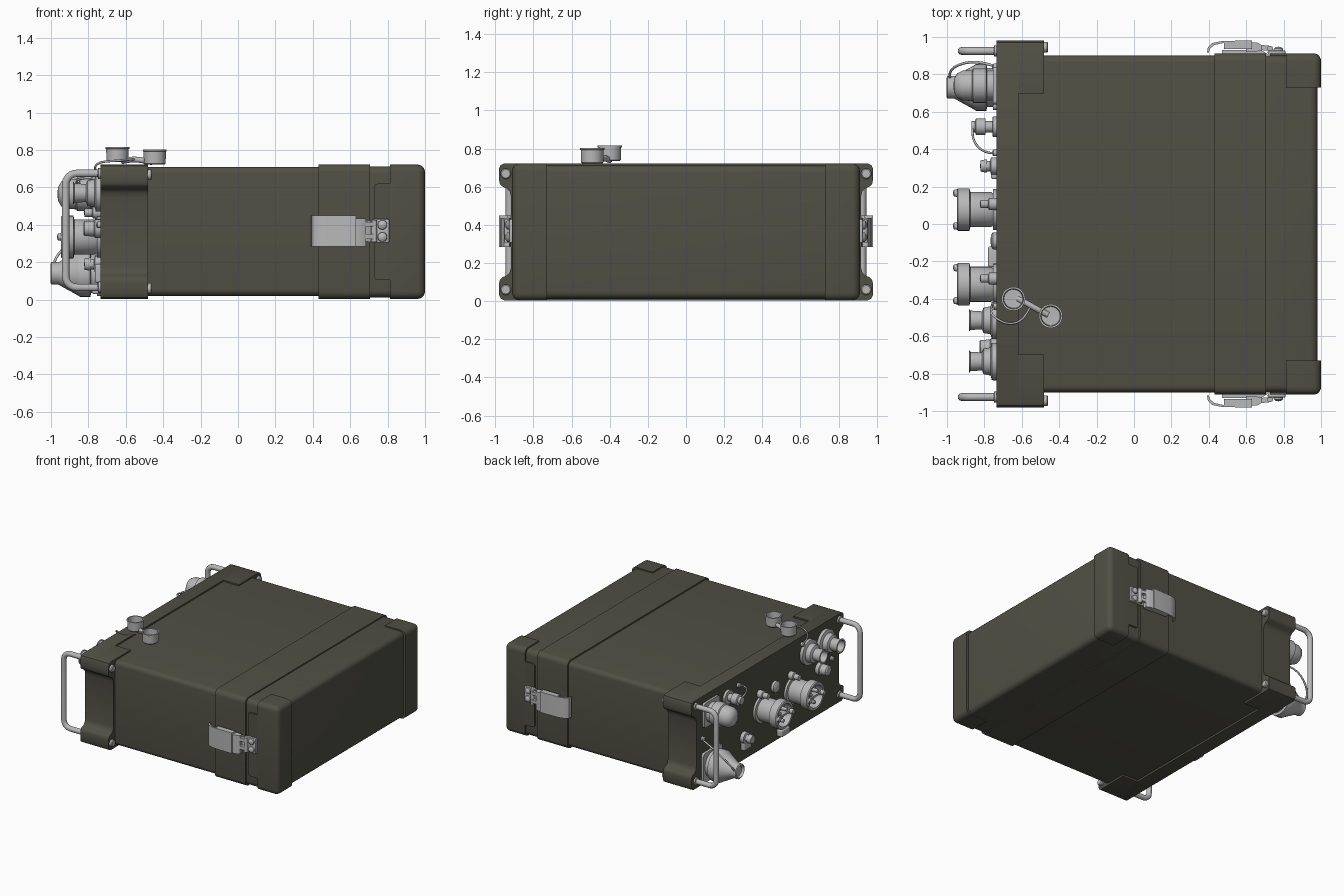
import bpy, bmesh, math
from mathutils import Vector, Matrix

if "Cube" in bpy.data.objects:
    bpy.data.objects.remove(bpy.data.objects["Cube"])

def material(name, c):
    m = bpy.data.materials.new(name)
    m.diffuse_color = (*c, 1)
    m.use_nodes = True
    m.node_tree.nodes["Principled BSDF"].inputs["Base Color"].default_value = m.diffuse_color
    return m

OLIVE = material("olive paint", (0.082, 0.080, 0.060))
METAL = material("light metal", (0.48, 0.48, 0.48))
PANEL = -0.735  # x of the connector panel

def add_mesh(name, me, mat, angle=35):
    me.materials.clear()
    me.materials.append(mat)
    me.shade_smooth()
    me.set_sharp_from_angle(angle=math.radians(angle))
    ob = bpy.data.objects.new(name, me)
    bpy.context.collection.objects.link(ob)
    return ob

def finish(name, bm, mat):
    bmesh.ops.recalc_face_normals(bm, faces=bm.faces)
    me = bpy.data.meshes.new(name)
    bm.to_mesh(me)
    bm.free()
    return add_mesh(name, me, mat)

def box(name, lo, hi, mat, bevel=0, rule=lambda mid, d: True, seg=5):
    """Box from corner to corner; edges passing rule(midpoint, direction) are rounded."""
    bm = bmesh.new()
    lo, hi = Vector(lo), Vector(hi)
    bmesh.ops.create_cube(bm, size=1)
    for v in bm.verts:
        v.co = Vector([(a + b) / 2 + c * (b - a) for a, b, c in zip(lo, hi, v.co)])
    if bevel:
        edges = [e for e in bm.edges if rule((e.verts[0].co + e.verts[1].co) / 2,
                                            (e.verts[0].co - e.verts[1].co).normalized())]
        bmesh.ops.bevel(bm, geom=edges, offset=bevel, segments=seg, profile=0.5, affect='EDGES')
    return finish(name, bm, mat)

def prism(name, pts, a, b, axis, mat):
    """Extrude a closed profile along x (points y,z) or z (points x,y)."""
    bm = bmesh.new()
    place = (lambda p, t: (t, p[0], p[1])) if axis == 'x' else (lambda p, t: (p[0], p[1], t))
    f = bm.faces.new([bm.verts.new(place(p, a)) for p in pts])
    r = bmesh.ops.extrude_face_region(bm, geom=[f])
    d = Vector(place((0, 0), b - a))
    bmesh.ops.translate(bm, vec=d, verts=[v for v in r['geom'] if isinstance(v, bmesh.types.BMVert)])
    return finish(name, bm, mat)

def lathe(name, prof, origin, mat=METAL, axis=(-1, 0, 0), n=32):
    """Revolve (radius, distance) points around an axis starting at origin."""
    bm = bmesh.new()
    rings = []
    for r, d in prof:
        if r < 1e-5:
            rings.append([bm.verts.new((0, 0, d))])
        else:
            rings.append([bm.verts.new((r * math.cos(2 * math.pi * i / n), r * math.sin(2 * math.pi * i / n), d))
                          for i in range(n)])
    for A, B in zip(rings, rings[1:]):
        for i in range(n):
            j = (i + 1) % n
            q = [A[i % len(A)], A[j % len(A)], B[j % len(B)], B[i % len(B)]]
            q = list(dict.fromkeys(q))
            if len(q) > 2:
                bm.faces.new(q)
    rot = Vector((0, 0, 1)).rotation_difference(Vector(axis)).to_matrix().to_4x4()
    bm.transform(Matrix.Translation(origin) @ rot)
    return finish(name, bm, mat)

def tube(name, pts, r, mat=METAL, smooth=False):
    cu = bpy.data.curves.new(name, 'CURVE')
    cu.dimensions = '3D'
    cu.bevel_depth, cu.bevel_resolution, cu.use_fill_caps = r, 3, True
    sp = cu.splines.new('NURBS' if smooth else 'POLY')
    sp.points.add(len(pts) - 1)
    for p, c in zip(sp.points, pts):
        p.co = (*c, 1)
    if smooth:
        sp.use_endpoint_u, sp.order_u, sp.resolution_u = True, 4, 6
    tmp = bpy.data.objects.new(name, cu)
    bpy.context.collection.objects.link(tmp)
    dg = bpy.context.evaluated_depsgraph_get()
    me = bpy.data.meshes.new_from_object(tmp.evaluated_get(dg))
    bpy.data.objects.remove(tmp)
    add_mesh(name, me, mat, 60)

along_x = lambda m, d: abs(d.x) > 0.9

# Case body, raised band and rear lid
box("case_body", (-0.7, -0.9, 0.02), (0.5, 0.9, 0.71), OLIVE, 0.035, along_x)
box("case_band", (0.43, -0.912, 0.004), (0.705, 0.912, 0.722), OLIVE, 0.04, along_x)
box("rear_lid", (0.7, -0.9, 0.012), (0.982, 0.9, 0.713), OLIVE, 0.04,
    lambda m, d: abs(d.x) > 0.9 or m.x > 0.9)
# Lid corner guards with side tabs
for s in (-1, 1):
    y0, y1 = sorted((s * 0.73, s * 0.912))
    box("lid_corner_guard", (0.812, y0, 0.004), (1.0, y1, 0.722), OLIVE, 0.04,
        lambda m, d: (abs(d.x) > 0.9 and abs(m.y) > 0.85) or
                     (m.x > 0.95 and (abs(d.y) > 0.9 or abs(m.y) > 0.85)))
    y0, y1 = sorted((s * 0.88, s * 0.912))
    box("lid_guard_tab", (0.727, y0, 0.105), (0.83, y1, 0.62), OLIVE, 0.02,
        lambda m, d: abs(d.y) > 0.9 and m.x < 0.8)

# Front frame: ear outline mirrored top/bottom and left/right
quarter = [(0.953, 0.004), (0.971, 0.012), (0.98, 0.03), (0.98, 0.095), (0.976, 0.112),
           (0.965, 0.124), (0.94, 0.135), (0.925, 0.15), (0.917, 0.18)]
side = quarter + [(y, 0.726 - z) for y, z in reversed(quarter)]
prism("front_frame", side + [(-y, z) for y, z in reversed(side)], PANEL, -0.618, 'x', OLIVE)
for s in (-1, 1):
    ear = [(0.697, 0.004)] + side + [(0.697, 0.722)]
    prism("frame_ear_block", [(s * y, z) for y, z in ear], -0.62, -0.48, 'x', OLIVE)
    # Handle, its collars and the bolt heads behind the ears
    y, R = s * 0.925, 0.06
    arc = [(-0.922 + R - R * math.sin(t), y, 0.065 + R - R * math.cos(t))
           for t in [i * math.pi / 12 for i in range(7)]]
    half = [(PANEL + 0.01, y, 0.065)] + arc
    tube("front_handle", half + [(x, yy, 0.74 - z) for x, yy, z in reversed(half)], 0.021)
    for z in (0.06, 0.668):
        lathe("ear_bolt", [(0, 0), (0.028, 0), (0.028, 0.017), (0.022, 0.023), (0, 0.023)],
              (-0.482, s * 0.945, z), axis=(1, 0, 0), n=20)
        lathe("handle_collar", [(0.03, 0), (0.03, 0.012), (0.02, 0.015)], (PANEL, y, z + 0.006), n=20)

    # Side latch: base, curved lever, link, bolts and hook plate
    P = lambda pts: [(x, s * yy) for x, yy in pts]
    prism("latch_base", P([(0.47, 0.905), (0.47, 0.93), (0.68, 0.93), (0.72, 0.905)]), 0.31, 0.42, 'z', METAL)
    prism("latch_lever", P([(0.39, 0.917), (0.395, 0.945), (0.42, 0.968), (0.47, 0.978), (0.63, 0.982),
                            (0.63, 0.935), (0.48, 0.935), (0.48, 0.968), (0.43, 0.957), (0.406, 0.938),
                            (0.40, 0.917)]), 0.283, 0.45, 'z', METAL)
    prism("latch_cheek", P([(0.6, 0.92), (0.6, 0.974), (0.66, 0.97), (0.685, 0.955), (0.685, 0.925)]),
          0.285, 0.435, 'z', METAL)
    for z in (0.325, 0.39):
        prism("latch_link", P([(0.62, 0.935), (0.62, 0.958), (0.72, 0.955), (0.735, 0.945), (0.735, 0.925)]),
              z, z + 0.025, 'z', METAL)
    y0, y1 = sorted((s * 0.905, s * 0.928))
    box("latch_hook_plate", (0.715, y0, 0.305), (0.81, y1, 0.43), METAL, 0.006, seg=2)
    lathe("latch_hook", [(0, 0), (0.016, 0), (0.016, 0.12), (0, 0.12)], (0.728, s * 0.937, 0.307),
          axis=(0, 0, 1), n=16)
    for z in (0.335, 0.4):
        lathe("latch_rivet", [(0.026, 0), (0.024, 0.012), (0.013, 0.02), (0, 0.022)],
              (0.772, s * 0.926, z), axis=(0, s, 0), n=18)

# Large capped connector, low on the panel
c = (PANEL, 0.73, 0.14)
box("large_connector_flange", (PANEL - 0.02, 0.61, 0.02), (PANEL + 0.01, 0.85, 0.26), METAL, 0.02, along_x)
lathe("large_connector", [(0.105, 0.01), (0.105, 0.05), (0.125, 0.055), (0.125, 0.11), (0.115, 0.125),
                          (0.06, 0.225), (0.06, 0.262), (0.05, 0.268), (0.04, 0.25), (0, 0.25)], c)
tube("large_cap_tether", [(PANEL, 0.84, 0.37), (-0.82, 0.87, 0.36), (-0.92, 0.87, 0.3),
                          (-1.0, 0.82, 0.2), (-0.98, 0.77, 0.15)], 0.007, smooth=True)
# Domed connector, above it
c = (PANEL, 0.74, 0.565)
box("domed_connector_flange", (PANEL - 0.018, 0.64, 0.465), (PANEL + 0.01, 0.84, 0.665), METAL, 0.02, along_x)
lathe("domed_connector", [(0.08, 0.01), (0.08, 0.05), (0.092, 0.055), (0.092, 0.125), (0.082, 0.13),
                          (0.08, 0.18), (0.066, 0.21), (0.035, 0.228), (0, 0.23)], c)
# Small capped socket and tether
lathe("small_socket", [(0.055, 0), (0.055, 0.02), (0.03, 0.022), (0.03, 0.06), (0.044, 0.06), (0.044, 0.11),
                       (0.03, 0.115), (0.03, 0.135), (0, 0.135)], (PANEL, 0.52, 0.6), n=24)
tube("small_cap_tether", [(PANEL, 0.38, 0.64), (-0.8, 0.37, 0.66), (-0.88, 0.42, 0.65), (-0.86, 0.52, 0.62)],
     0.006, smooth=True)
# Ground terminal knob
lathe("ground_knob", [(0.045, 0), (0.045, 0.03), (0.028, 0.034), (0.028, 0.05), (0.036, 0.052),
                      (0.03, 0.085), (0, 0.088)], (PANEL, 0.31, 0.19), n=20)
box("ground_lug", (PANEL - 0.03, 0.24, 0.09), (PANEL + 0.01, 0.34, 0.19), METAL, 0.012)

# Two multi-pin connectors with locking rings, keys and levers
for y in (0.077, -0.322):
    c = (PANEL, y, 0.335)
    lathe("pin_connector", [(0.11, 0), (0.11, 0.018), (0.088, 0.02), (0.094, 0.03), (0.094, 0.14), (0.114, 0.145),
                            (0.114, 0.205), (0.108, 0.212), (0.09, 0.212), (0.085, 0.15), (0, 0.15)], c)
    for a in (0.5, 2.6, 4.7):
        dy, dz = 0.05 * math.cos(a), 0.05 * math.sin(a)
        lathe("connector_pin", [(0.014, 0.14), (0.014, 0.2), (0, 0.207)], (PANEL, y + dy, 0.335 + dz), n=12)
    box("connector_key", (PANEL - 0.205, y - 0.075, 0.327), (PANEL - 0.14, y + 0.075, 0.343), METAL)
    for s in (-1, 1):
        lathe("ring_stud", [(0.022, 0.2), (0.018, 0.228), (0, 0.234)], (PANEL, y + s * 0.088, 0.335), n=14)
    lathe("connector_lever", [(0.032, 0), (0.032, 0.04), (0.022, 0.045), (0.022, 0.085), (0, 0.09)],
          (PANEL, y + 0.03, 0.465), n=18)

# Two coaxial sockets, high on the other side
for y in (-0.515, -0.735):
    lathe("coaxial_socket", [(0.1, 0), (0.1, 0.025), (0.075, 0.032), (0.068, 0.07), (0.048, 0.078), (0.052, 0.14),
                             (0.058, 0.143), (0.058, 0.148), (0.045, 0.148), (0.04, 0.09), (0, 0.09)],
          (PANEL, y, 0.57))
# Panel details: fuse cap, indicator, lower bracket, studs
lathe("fuse_cap", [(0.05, 0), (0.05, 0.03), (0.042, 0.035), (0.04, 0.085), (0.03, 0.092), (0, 0.092)],
      (PANEL, -0.66, 0.38), n=24)
lathe("indicator", [(0.045, 0), (0.045, 0.02), (0.03, 0.03), (0, 0.032)], (PANEL, -0.09, 0.45), n=24)
box("lower_bracket", (PANEL - 0.045, -0.23, 0.03), (PANEL + 0.01, -0.12, 0.085), METAL, 0.01)
for y, z in ((0.84, 0.38), (0.38, 0.64), (-0.44, 0.66), (-0.82, 0.4)):
    lathe("panel_stud", [(0.018, 0), (0.018, 0.015), (0.012, 0.022), (0, 0.024)], (PANEL, y, z), n=14)

# Loose dust caps lying on top, with strap and tether
for x, y, z in ((-0.645, -0.4, 0.735), (-0.445, -0.492, 0.722)):
    lathe("dust_cap", [(0, 0), (0.052, 0), (0.058, 0.006), (0.06, 0.07), (0.064, 0.072), (0.064, 0.08),
                       (0.054, 0.08), (0.05, 0.014), (0, 0.012)], (x, y, z), axis=(0, 0, 1))
tube("cap_strap", [(-0.62, -0.4, 0.74), (-0.56, -0.43, 0.755), (-0.53, -0.45, 0.75), (-0.46, -0.485, 0.735)],
     0.016, smooth=True)
tube("cap_tether", [(PANEL, -0.44, 0.66), (-0.78, -0.46, 0.7), (-0.75, -0.5, 0.74), (-0.66, -0.55, 0.74),
                    (-0.58, -0.51, 0.75), (-0.55, -0.43, 0.75)], 0.006, smooth=True)
